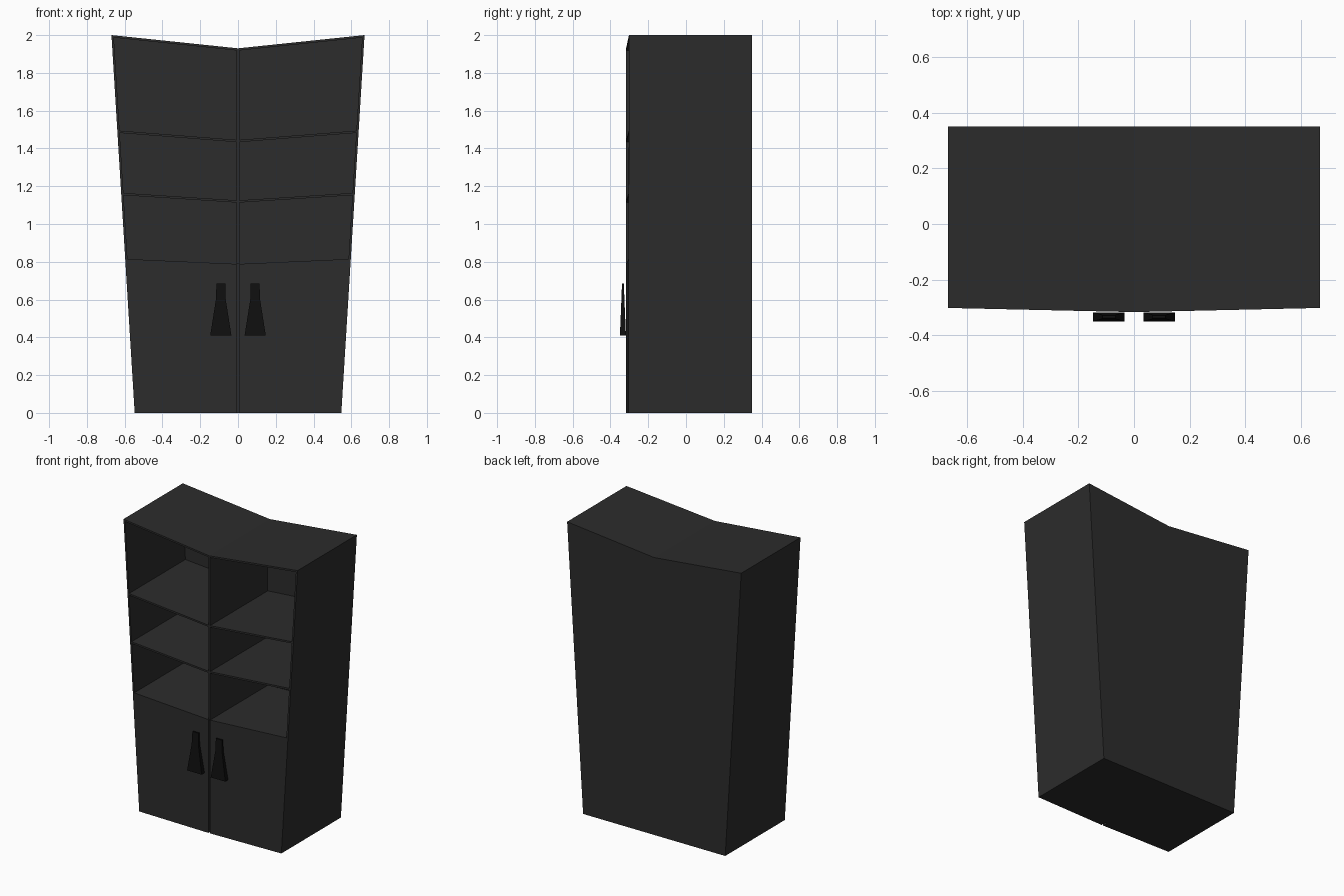
import bpy, bmesh

if "Cube" in bpy.data.objects:
    bpy.data.objects.remove(bpy.data.objects["Cube"])

BACK = 0.35        # rear plane of the cabinet
INNER_BACK = 0.317 # front of the back panel
T = 0.012          # board thickness


def material(name, v):
    m = bpy.data.materials.new(name)
    m.diffuse_color = (v, v, v, 1)
    m.use_nodes = True
    m.node_tree.nodes["Principled BSDF"].inputs["Base Color"].default_value = m.diffuse_color
    return m


BODY = material("dark_grey", 0.025)
BLACK = material("black", 0.005)


def outer(z):      # flaring side outline
    return 0.547 + 0.0615 * z


def bowed(x):      # front comes to a slight point at the centre
    return -0.317 + 0.015 * x / 0.67


def finish(name, bm, mat):
    # drop the faces on the mirror plane, then mirror to the left half
    inner = [f for f in bm.faces if all(abs(v.co.x) < 1e-5 for v in f.verts)]
    bmesh.ops.delete(bm, geom=inner, context='FACES')
    bmesh.ops.recalc_face_normals(bm, faces=bm.faces)
    me = bpy.data.meshes.new(name)
    bm.to_mesh(me)
    bm.free()
    me.materials.append(mat)
    ob = bpy.data.objects.new(name, me)
    bpy.context.collection.objects.link(ob)
    ob.modifiers.new("mirror", 'MIRROR')
    return ob


def loft(name, rings, mat):
    bm = bmesh.new()
    vs = [[bm.verts.new(p) for p in r] for r in rings]
    n = len(vs[0])
    for a, b in zip(vs, vs[1:]):
        for i in range(n):
            j = (i + 1) % n
            bm.faces.new((a[i], a[j], b[j], b[i]))
    bm.faces.new(vs[0][::-1])
    bm.faces.new(vs[-1])
    return finish(name, bm, mat)


def board(name, xz, front=None, back=BACK):
    # extrude a front outline from the bowed front (or a flat plane) to the back
    a = [(x, bowed(x) if front is None else front, z) for x, z in xz]
    b = [(x, back, z) for x, z in xz]
    return loft(name, [a, b], BODY)


# Sloping levels: (height at centre, height at side)
FLOOR, SHELF_1, SHELF_2, TOP = (0.788, 0.815), (1.125, 1.165), (1.445, 1.495), (1.93, 2.0)


def height(level, x):
    c, e = level
    return c + (e - c) * x / outer(e)


def span(x0, inset, low, high, dlow=0.0, dhigh=0.0):
    # outline between two levels, from x0 to the flared side
    def side(level, d):
        z = level[1] + d
        x = outer(z) - inset
        return (x, height(level, x) + d)
    return [(x0, height(low, x0) + dlow), side(low, dlow),
            side(high, dhigh), (x0, height(high, x0) + dhigh)]


GROUND = (0.0, 0.0)
# Lower cupboard: solid base with two doors and a slit between them
board("cupboard_base", [(0, 0), (outer(0), 0), (outer(FLOOR[1]), FLOOR[1]), (0, FLOOR[0])], front=-0.28)
g = 0.007
board("doors", [(g, 0), (outer(0), 0), (outer(FLOOR[1]), FLOOR[1]), (g, height(FLOOR, g))], back=-0.28)

# Upper open case
board("top_panel", span(0, 0, TOP, TOP, -T, 0))
board("back_panel", span(0, 0, FLOOR, TOP, 0, -T), front=INNER_BACK)
lo, hi = FLOOR[1], TOP[1] - T
board("side_panels", [(outer(lo) - T, lo), (outer(lo), lo), (outer(hi), hi), (outer(hi) - T, hi)],
      back=INNER_BACK)
board("centre_divider", [(0, FLOOR[0]), (g, height(FLOOR, g)), (g, height(TOP, g) - T), (0, TOP[0] - T)],
      back=INNER_BACK)
for i, level in enumerate((SHELF_1, SHELF_2)):
    board(f"shelf_{i + 1}", span(g, T, level, level, -T, 0), back=INNER_BACK)

# Flared door handles: (height, inner x, outer x, half thickness)
rings = []
for z, x0, x1, h in ((0.41, 0.035, 0.147, 0.016), (0.60, 0.065, 0.117, 0.008), (0.685, 0.067, 0.114, 0.005)):
    y = -0.334
    rings.append([(x0, y - h, z), (x1, y - h, z), (x1, y + h, z), (x0, y + h, z)])
loft("door_handles", rings, BLACK)
